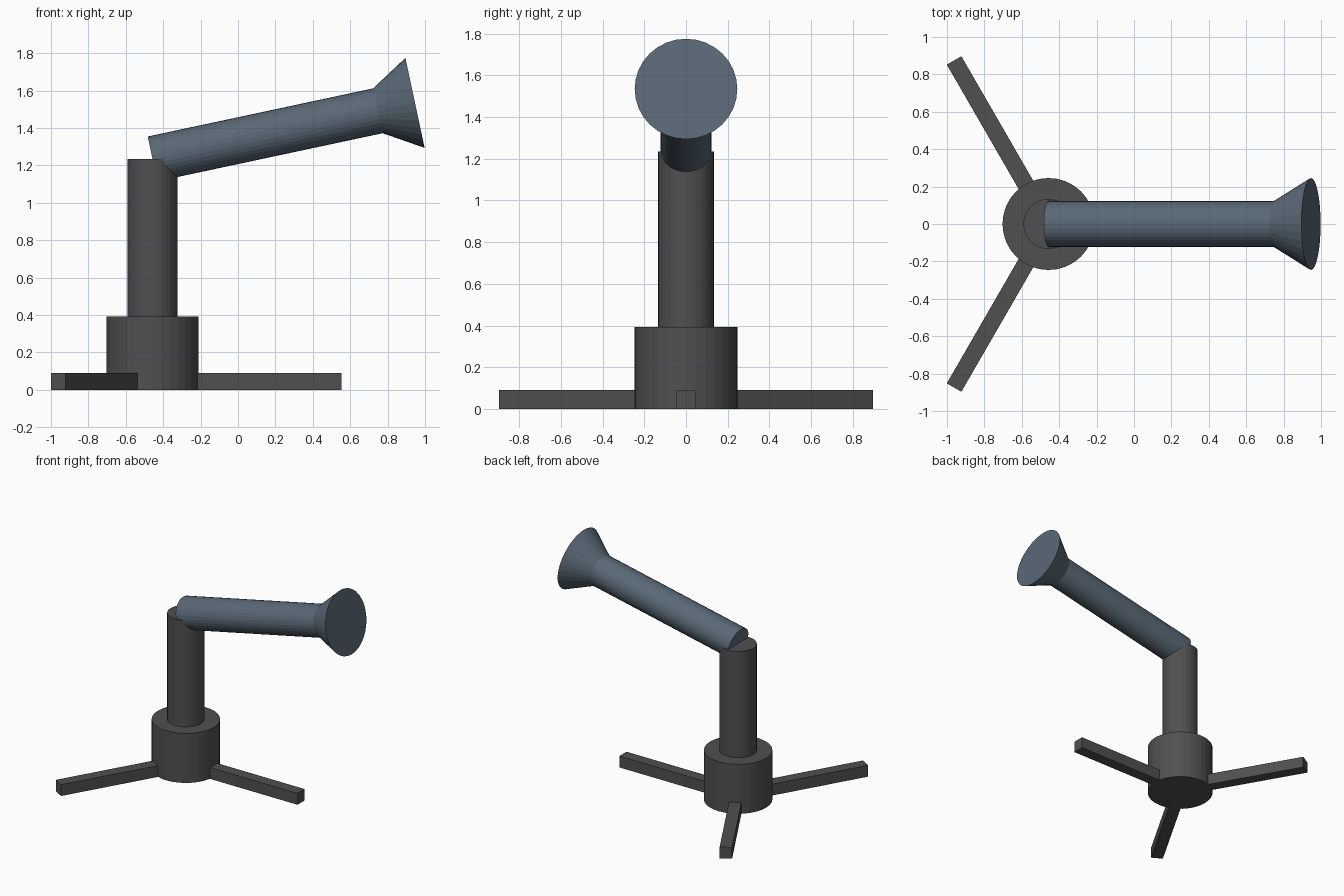
import bpy, math
from mathutils import Matrix, Vector

if "Cube" in bpy.data.objects:
    bpy.data.objects.remove(bpy.data.objects["Cube"])

CX = -0.457                 # x of the stand's axis
TILT = math.radians(12.05)  # upward tilt of the tube


def material(name, rgb):
    m = bpy.data.materials.new(name)
    m.diffuse_color = (*rgb, 1)
    m.use_nodes = True
    m.node_tree.nodes["Principled BSDF"].inputs["Base Color"].default_value = m.diffuse_color
    return m


dark = material("dark_grey", (0.08, 0.08, 0.08))
slate = material("slate_blue", (0.10, 0.14, 0.18))


def frustum(name, r1, r2, start, end, mat):
    """Round part running from start to end."""
    start, end = Vector(start), Vector(end)
    axis = end - start
    bpy.ops.mesh.primitive_cone_add(vertices=32, radius1=r1, radius2=r2, depth=axis.length,
                                    location=(start + end) / 2,
                                    rotation=(0, math.atan2(axis.x, axis.z), 0))
    ob = bpy.context.object
    ob.name = name
    ob.data.materials.append(mat)
    return ob


# Stand: hub and post
frustum("base_hub", 0.246, 0.246, (CX, 0, 0), (CX, 0, 0.392), dark)
frustum("post", 0.134, 0.134, (CX, 0, 0.38), (CX, 0, 1.235), dark)

# Three legs radiating from the hub
r_in, r_out, thick = 0.18, 1.01, 0.09
for i in range(3):
    bpy.ops.mesh.primitive_cube_add(size=1)
    leg = bpy.context.object
    leg.name = f"leg_{i + 1}"
    leg.data.transform(Matrix.Translation(((r_in + r_out) / 2, 0, thick / 2))
                       @ Matrix.Diagonal((r_out - r_in, thick, thick, 1)))
    leg.location.x = CX
    leg.rotation_euler.z = i * math.tau / 3
    leg.data.materials.append(dark)

# Tilted tube with flared hood
pivot = Vector((CX, 0, 1.235))
along = Vector((math.cos(TILT), 0, math.sin(TILT)))
frustum("tube", 0.1225, 0.1225, pivot, pivot + along * 1.232, slate)
frustum("hood", 0.1225, 0.246, pivot + along * 1.232, pivot + along * 1.435, slate)
